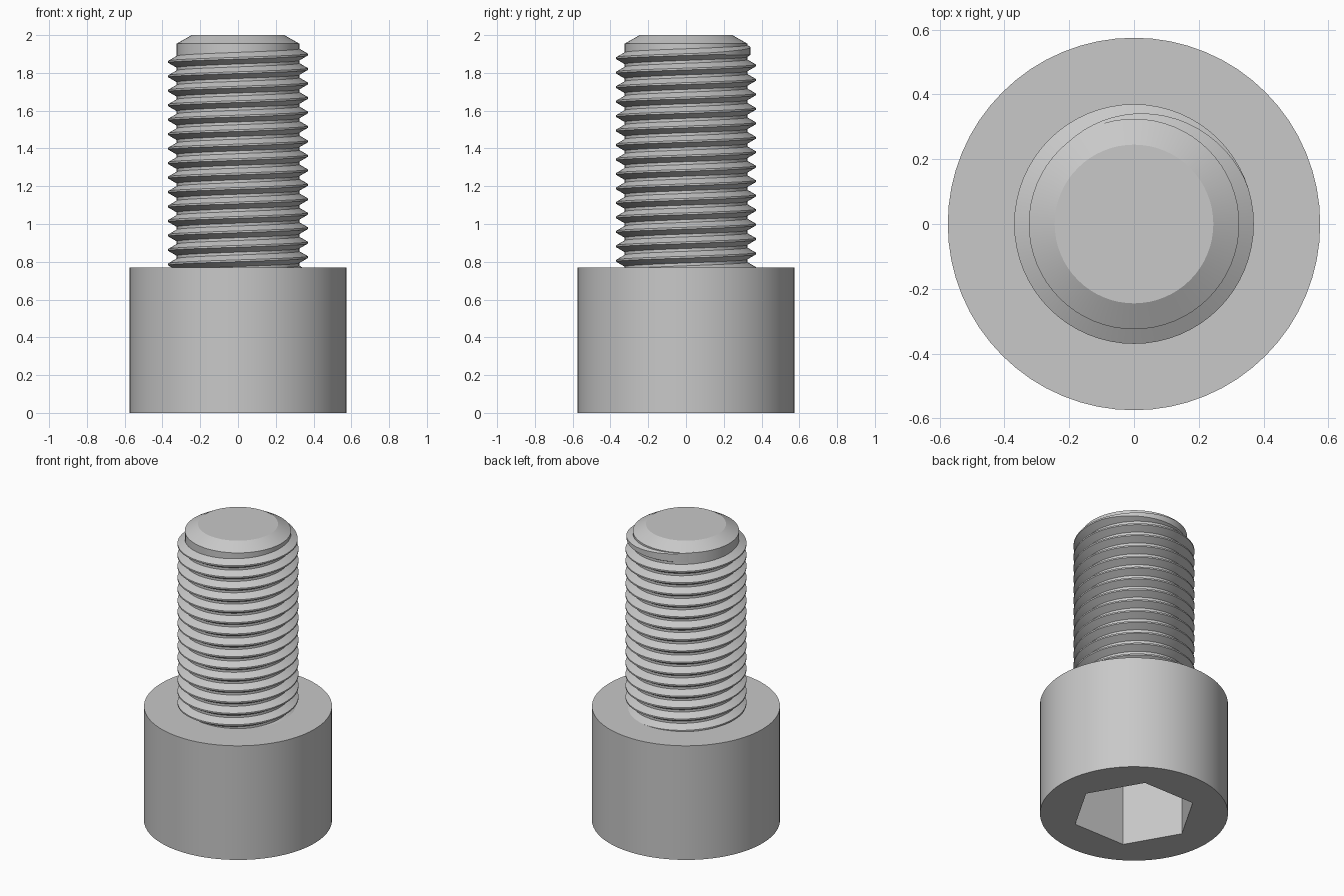
import bpy, bmesh, math
from math import cos, sin, pi, radians

cube = bpy.data.objects.get("Cube")
if cube:
    bpy.data.objects.remove(cube, do_unlink=True)

SEG = 64
HEAD_R, HEAD_TOP = 0.575, 0.77
HEX_R, HEX_DEPTH = 0.382, 0.43
CORE_R, CREST_R, BURIED_R = 0.325, 0.37, 0.318
PITCH = 0.0766
CREST_HALF = PITCH / 16
FLANK = math.tan(radians(30))

steel = bpy.data.materials.new("steel grey")
steel.use_nodes = True
GREY = (0.58, 0.58, 0.58, 1)
steel.diffuse_color = GREY
steel.node_tree.nodes["Principled BSDF"].inputs["Base Color"].default_value = GREY


def finish(bm, name):
    bmesh.ops.recalc_face_normals(bm, faces=bm.faces)
    mesh = bpy.data.meshes.new(name)
    bm.to_mesh(mesh)
    bm.free()
    mesh.materials.append(steel)
    obj = bpy.data.objects.new(name, mesh)
    bpy.context.collection.objects.link(obj)
    mesh.polygons.foreach_set("use_smooth", [True] * len(mesh.polygons))
    mesh.set_sharp_from_angle(angle=radians(25))
    return obj


def ring(bm, radius, z, sides=SEG):
    return [bm.verts.new((radius * cos(2 * pi * i / sides),
                          radius * sin(2 * pi * i / sides), z))
            for i in range(sides)]


def bridge(bm, a, b):
    n = len(a)
    for i in range(n):
        j = (i + 1) % n
        bm.faces.new((a[i], a[j], b[j], b[i]))


# Cylindrical head with a hexagonal socket sunk into its underside
bm = bmesh.new()
rim_low, rim_high = ring(bm, HEAD_R, 0), ring(bm, HEAD_R, HEAD_TOP)
hex_mouth, hex_floor = ring(bm, HEX_R, 0, 6), ring(bm, HEX_R, HEX_DEPTH, 6)
bridge(bm, rim_low, rim_high)
bridge(bm, hex_mouth, hex_floor)
bm.faces.new(rim_high)
bm.faces.new(hex_floor)
edges = [bm.edges.get((loop[i - 1], loop[i]))
         for loop in (rim_low, hex_mouth) for i in range(len(loop))]
bmesh.ops.triangle_fill(bm, edges=edges, use_beauty=True)
finish(bm, "socket_head")

# Shank core with a chamfered tip
bm = bmesh.new()
rings = [ring(bm, r, z) for r, z in
         ((CORE_R, HEAD_TOP - 0.05), (CORE_R, 1.955), (0.245, 2.0))]
for low, high in zip(rings, rings[1:]):
    bridge(bm, low, high)
bm.faces.new(rings[0])
bm.faces.new(rings[-1])
finish(bm, "shank_core")

# Right-handed helical ridge that fades out under the chamfer
bm = bmesh.new()
TURNS = 16
FADE_START, FADE_END = radians(20), radians(140)
base_half = CREST_HALF + (CREST_R - BURIED_R) * FLANK
last = int(FADE_END / (2 * pi) * SEG)
previous = first = None
for step in range(-TURNS * SEG, last + 1):
    angle = 2 * pi * step / SEG
    z = 1.897 + PITCH * angle / (2 * pi)
    fade = max(0, (angle - FADE_START) / (FADE_END - FADE_START))
    crest = CREST_R - fade * (CREST_R - BURIED_R - 0.002)
    crest_half = CREST_HALF + (CREST_R - crest) * FLANK
    section = [bm.verts.new((r * cos(angle), r * sin(angle), z + dz))
               for r, dz in ((BURIED_R, -base_half), (crest, -crest_half),
                             (crest, crest_half), (BURIED_R, base_half))]
    if previous:
        bridge(bm, previous, section)
    else:
        first = section
    previous = section
bm.faces.new(first)
bm.faces.new(previous)
finish(bm, "screw_thread")
